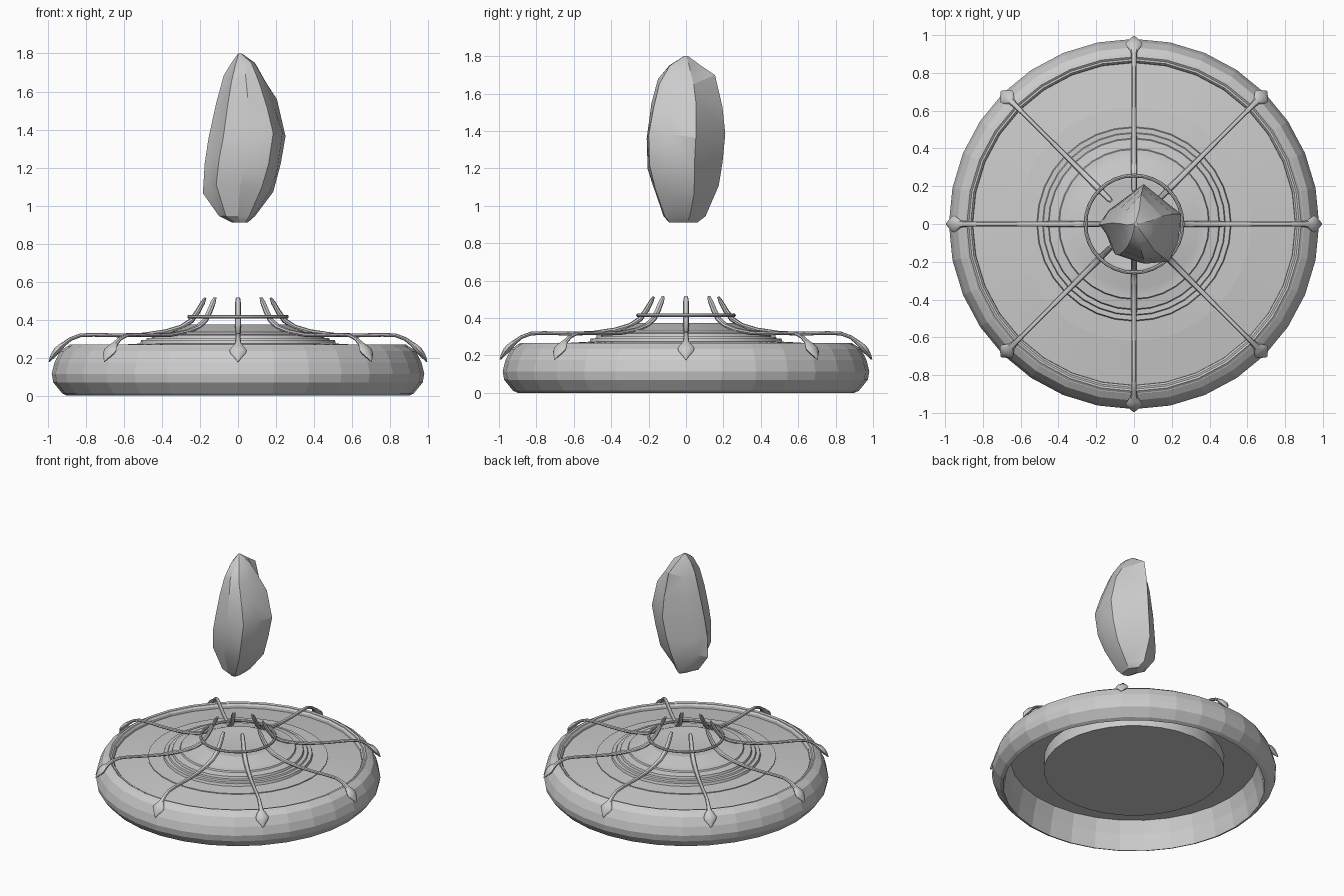
import bpy, bmesh, math, random
from mathutils import Vector

if "Cube" in bpy.data.objects:
    bpy.data.objects.remove(bpy.data.objects["Cube"])

random.seed(4)


def make_object(name, bm, smooth=None):
    bmesh.ops.remove_doubles(bm, verts=bm.verts, dist=0.0005)
    bmesh.ops.recalc_face_normals(bm, faces=bm.faces)
    me = bpy.data.meshes.new(name)
    bm.to_mesh(me)
    bm.free()
    ob = bpy.data.objects.new(name, me)
    bpy.context.collection.objects.link(ob)
    if smooth:
        bpy.ops.object.select_all(action='DESELECT')
        ob.select_set(True)
        bpy.context.view_layer.objects.active = ob
        bpy.ops.object.shade_smooth_by_angle(angle=math.radians(smooth))
    return ob


def skin(bm, rings, cap=True):
    vs = [[bm.verts.new(p) for p in ring] for ring in rings]
    n = len(vs[0])
    for a, b in zip(vs, vs[1:]):
        for i in range(n):
            j = (i + 1) % n
            bm.faces.new((a[i], a[j], b[j], b[i]))
    if cap:
        bm.faces.new(vs[0])
        bm.faces.new(vs[-1])


def lathe(name, profile, segs=32, closed=False, smooth=None):
    bm = bmesh.new()
    pts = profile + profile[:1] if closed else profile
    skin(bm, [[(r * math.cos(2 * math.pi * i / segs), r * math.sin(2 * math.pi * i / segs), z)
               for i in range(segs)] for r, z in pts], cap=not closed)
    return make_object(name, bm, smooth)


# faceted outer rim, open underneath
lathe("outer_rim", [(0.90, 0), (0.925, 0.012), (0.972, 0.07), (0.98, 0.115), (0.965, 0.175),
                    (0.935, 0.235), (0.90, 0.258), (0.865, 0.262), (0.855, 0.25), (0.852, 0.215),
                    (0.88, 0.12), (0.89, 0.05)], closed=True)

# thin bead around the inside of the rim
lathe("rim_bead", [(0.90, 0.256), (0.885, 0.268), (0.868, 0.256), (0.885, 0.245)],
      closed=True, smooth=40)

# main deck with a drum hanging below and a stepped centre above
lathe("stepped_deck", [(0.62, 0.12), (0.62, 0.215), (0.857, 0.215), (0.857, 0.232),
                       (0.62, 0.262), (0.62, 0.268), (0.515, 0.274), (0.51, 0.292),
                       (0.485, 0.292), (0.48, 0.302), (0.455, 0.302), (0.45, 0.318),
                       (0.40, 0.325), (0.395, 0.335), (0.34, 0.338), (0.255, 0.375),
                       (0.235, 0.375), (0.20, 0.37)], smooth=25)

# hoop that ties the prongs together
bpy.ops.mesh.primitive_torus_add(major_radius=0.257, minor_radius=0.01, major_segments=32,
                                 minor_segments=8, location=(0, 0, 0.415))
hoop = bpy.context.object
hoop.name = "prong_hoop"
bpy.ops.object.shade_smooth_by_angle()

# eight curved prongs ending in leaf shaped tips: radius, height, half width, half thickness
PRONG = [(0.172, 0.515, 0.011, 0.006), (0.185, 0.49, 0.015, 0.012), (0.21, 0.445, 0.016, 0.014),
         (0.245, 0.395, 0.017, 0.014), (0.30, 0.36, 0.017, 0.013), (0.38, 0.337, 0.016, 0.012),
         (0.50, 0.32, 0.014, 0.011), (0.63, 0.317, 0.013, 0.010), (0.76, 0.32, 0.013, 0.010),
         (0.83, 0.317, 0.013, 0.010), (0.88, 0.298, 0.014, 0.010), (0.915, 0.272, 0.018, 0.012),
         (0.935, 0.255, 0.034, 0.016), (0.952, 0.237, 0.045, 0.018), (0.965, 0.222, 0.040, 0.016),
         (0.982, 0.198, 0.018, 0.010), (0.994, 0.178, 0.002, 0.003)]
for k in range(8):
    a = k * math.pi / 4
    out = Vector((math.cos(a), math.sin(a), 0))
    side = Vector((-math.sin(a), math.cos(a), 0))
    rings = []
    for i, (r, z, w, t) in enumerate(PRONG):
        p, q = PRONG[max(i - 1, 0)], PRONG[min(i + 1, len(PRONG) - 1)]
        tangent = (out * (q[0] - p[0]) + Vector((0, 0, q[1] - p[1]))).normalized()
        normal = side.cross(tangent)
        centre = out * r + Vector((0, 0, z))
        rings.append([centre + side * w * math.cos(u * math.pi / 4)
                      + normal * t * math.sin(u * math.pi / 4) for u in range(8)])
    bm = bmesh.new()
    skin(bm, rings)
    make_object(f"prong_{k + 1}", bm, 40)

# floating crystal: uneven cross-section fitted to each level's extents
SECTION = [(0.02, 1), (1, 0.25), (0.92, -0.45), (0.68, -0.95), (0.05, -1), (-0.62, -0.78),
           (-0.8, -0.3), (-1, 0.0), (-0.72, 0.42)]
LEVELS = [(0.91, -0.03, 0.05, -0.09, 0.06), (0.945, -0.10, 0.09, -0.12, 0.105),
          (1.09, -0.185, 0.185, -0.175, 0.175), (1.22, -0.175, 0.225, -0.205, 0.195),
          (1.36, -0.155, 0.25, -0.21, 0.21), (1.54, -0.115, 0.205, -0.185, 0.195),
          (1.67, -0.075, 0.145, -0.15, 0.155), (1.75, -0.035, 0.09, -0.09, 0.08),
          (1.80, 0.00, 0.02, -0.012, 0.012)]
bm = bmesh.new()
rings = []
for i, (z, x0, x1, y0, y1) in enumerate(LEVELS):
    wobble = 0.03 if 1 < i < 7 else 0
    rings.append([((x0 + x1) / 2 + x * (x1 - x0) / 2, (y0 + y1) / 2 + y * (y1 - y0) / 2,
                   z + random.uniform(-wobble, wobble)) for x, y in SECTION])
skin(bm, rings)
bmesh.ops.triangulate(bm, faces=bm.faces)
make_object("floating_crystal", bm, 25)
